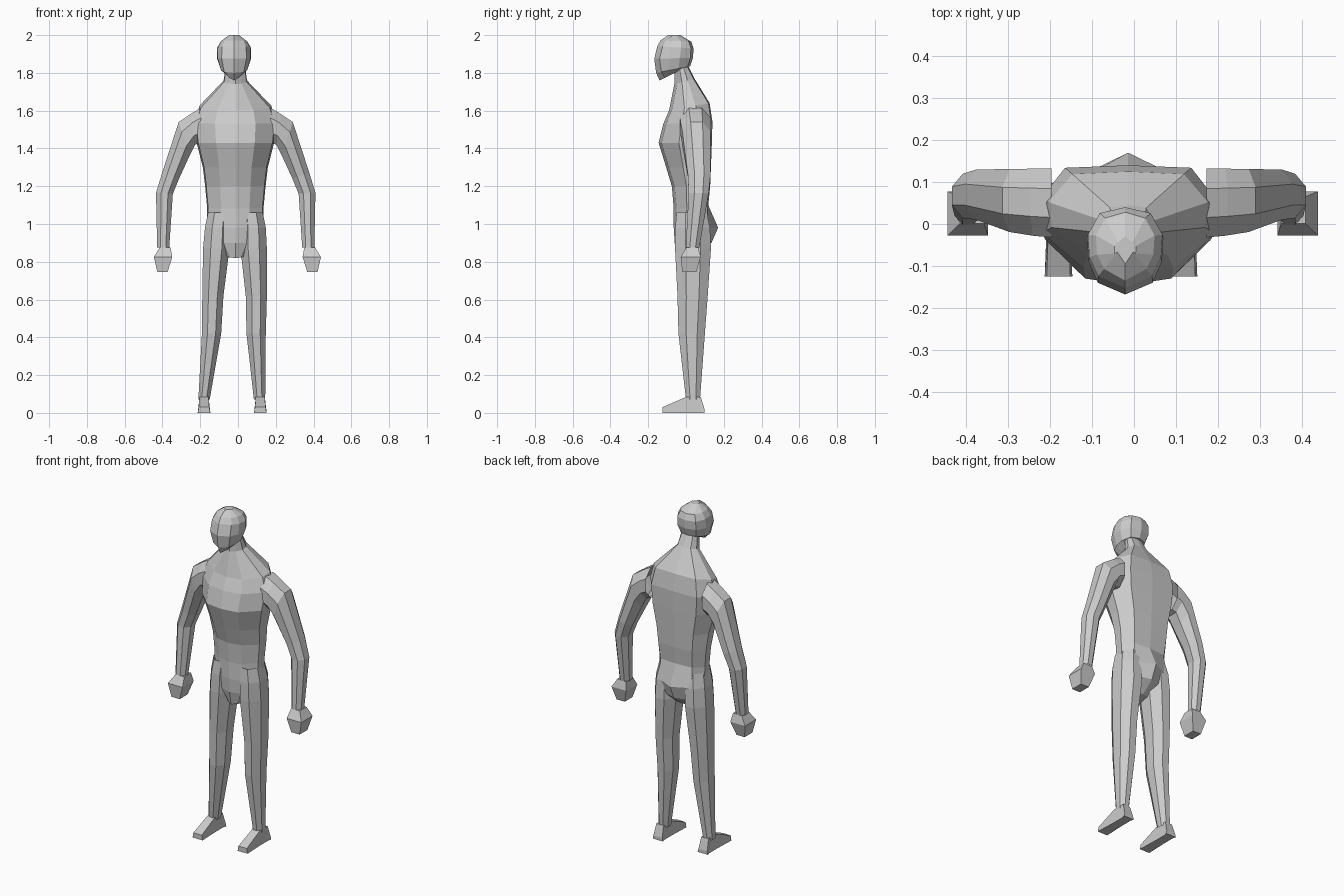
import bpy, bmesh

skin = bpy.data.materials.new("plain grey")
skin.diffuse_color = (0.6, 0.6, 0.6, 1)


def loft(name, rings, cap_start=False, cap_end=False):
    """Skin a list of equal-length closed rings with flat quads."""
    bm = bmesh.new()
    rows = [[bm.verts.new(p) for p in r] for r in rings]
    n = len(rows[0])
    for a, b in zip(rows, rows[1:]):
        for i in range(n):
            j = (i + 1) % n
            bm.faces.new((a[i], a[j], b[j], b[i]))
    if cap_start:
        bm.faces.new(rows[0][::-1])
    if cap_end:
        bm.faces.new(rows[-1])
    bmesh.ops.recalc_face_normals(bm, faces=bm.faces)
    # open tubes: make sure normals point away from the axis
    f = bm.faces[0]
    centre = sum((v.co for v in rows[0] + rows[1]), f.normal * 0) / (2 * n)
    if (f.calc_center_median() - centre).dot(f.normal) < 0:
        bmesh.ops.reverse_faces(bm, faces=bm.faces)
    me = bpy.data.meshes.new(name)
    bm.to_mesh(me)
    bm.free()
    me.materials.append(skin)
    ob = bpy.data.objects.new(name, me)
    bpy.context.collection.objects.link(ob)
    return ob


def body_ring(zf, zb, w, yf, yb, cx, front, back, bump=0):
    """Left-right symmetric ring; front/back = (width fraction, setback)."""
    d = yb - yf
    half = [(0, yf), (front[0] * w, yf + front[1]), (w * 0.96, yf + 0.38 * d),
            (w, yf + 0.66 * d), (back[0] * w, yb - back[1]), (0, yb + bump)]
    pts = half + [(-x, y) for x, y in half[-2:0:-1]]
    return [(cx + x, y, zf + (zb - zf) * min(1, max(0, (y - yf) / d))) for x, y in pts]


# torso and neck: front z, back z, half width, front y, back y, rear bump
torso = [
    (0.82, 0.84, 0.055, -0.045, 0.06, 0),
    (0.90, 0.90, 0.125, -0.060, 0.115, 0.02),
    (0.98, 0.98, 0.150, -0.065, 0.125, 0.045),
    (1.08, 1.10, 0.150, -0.065, 0.118, 0),
    (1.20, 1.20, 0.160, -0.075, 0.128, 0),
    (1.30, 1.30, 0.172, -0.105, 0.132, 0),
    (1.43, 1.43, 0.205, -0.145, 0.137, 0),
    (1.53, 1.54, 0.215, -0.120, 0.140, 0),
    (1.60, 1.64, 0.190, -0.090, 0.125, 0),
    (1.74, 1.77, 0.062, -0.062, 0.045, 0),
    (1.83, 1.85, 0.050, -0.062, 0.005, 0),
]
loft("torso", [body_ring(*r[:5], -0.014, (0.5, 0.015), (0.7, 0.006), r[5]) for r in torso],
     cap_start=True)

# head: front z, back z, half width, front y, back y
head = [
    (1.76, 1.83, 0.035, -0.140, 0.000),
    (1.80, 1.835, 0.072, -0.158, 0.022),
    (1.875, 1.88, 0.091, -0.168, 0.037),
    (1.94, 1.93, 0.089, -0.152, 0.040),
    (1.972, 1.965, 0.070, -0.135, 0.028),
    (2.00, 2.00, 0.026, -0.095, -0.030),
]
loft("head", [body_ring(*r, -0.021, (0.72, 0.028), (0.68, 0.014)) for r in head], True, True)

OCT = [(1, .42), (.42, 1), (-.42, 1), (-1, .42), (-1, -.42), (-.42, -1), (.42, -1), (1, -.42)]
BOX = [(1, 1), (-1, 1), (-1, -1), (1, -1)]


def limb_ring(shape, s, cx, outer, inner, y, ry):
    """Ring spanning two (x, z) points, mirrored by s about cx."""
    (xo, zo), (xi, zi) = outer, inner
    return [(cx + s * ((xo + xi) / 2 + u * (xo - xi) / 2),
             y + v * ry, (zo + zi) / 2 + u * (zo - zi) / 2) for u, v in shape]


# arms: outer point, inner point, centre y, half depth
arm = [
    ((0.185, 1.615), (0.185, 1.43), 0.050, 0.082),
    ((0.235, 1.585), (0.215, 1.42), 0.052, 0.080),
    ((0.302, 1.540), (0.245, 1.36), 0.056, 0.075),
    ((0.390, 1.270), (0.300, 1.24), 0.070, 0.060),
    ((0.422, 1.165), (0.333, 1.16), 0.067, 0.053),
    ((0.416, 0.875), (0.352, 0.875), 0.035, 0.036),
]
# hands: outer x, inner x, z, centre y, half depth
hand = [
    (0.412, 0.354, 0.875, 0.033, 0.032),
    (0.442, 0.345, 0.825, 0.025, 0.053),
    (0.424, 0.370, 0.745, 0.018, 0.037),
]
# legs: mid x, half width, z, centre y, half depth, sideways shift
leg = [
    (0.085, 0.060, 1.06, 0.030, 0.080, -0.014),
    (0.095, 0.066, 0.98, 0.035, 0.092, -0.014),
    (0.099, 0.070, 0.87, 0.037, 0.095, -0.016),
    (0.115, 0.056, 0.62, 0.035, 0.080, -0.018),
    (0.118, 0.051, 0.42, 0.030, 0.070, -0.022),
    (0.147, 0.030, 0.07, 0.037, 0.037, -0.033),
]
# feet: y, half width, top z
foot = [(0.098, 0.034, 0.02), (0.078, 0.028, 0.085), (0.002, 0.028, 0.085), (-0.125, 0.033, 0.03)]

for side, s in (("left", 1), ("right", -1)):
    loft(side + "_arm", [limb_ring(OCT, s, -0.012, *r) for r in arm])
    loft(side + "_hand", [limb_ring(BOX, s, -0.003, (a, z), (b, z), y, r)
                          for a, b, z, y, r in hand], True, True)
    loft(side + "_leg", [limb_ring(OCT, s, c, (x + w, z), (x - w, z), y, r)
                         for x, w, z, y, r, c in leg])
    fx = -0.031 + s * 0.149
    loft(side + "_foot", [[(fx - w, y, 0), (fx + w, y, 0), (fx + w * .85, y, t), (fx - w * .85, y, t)]
                          for y, w, t in foot], True, True)
